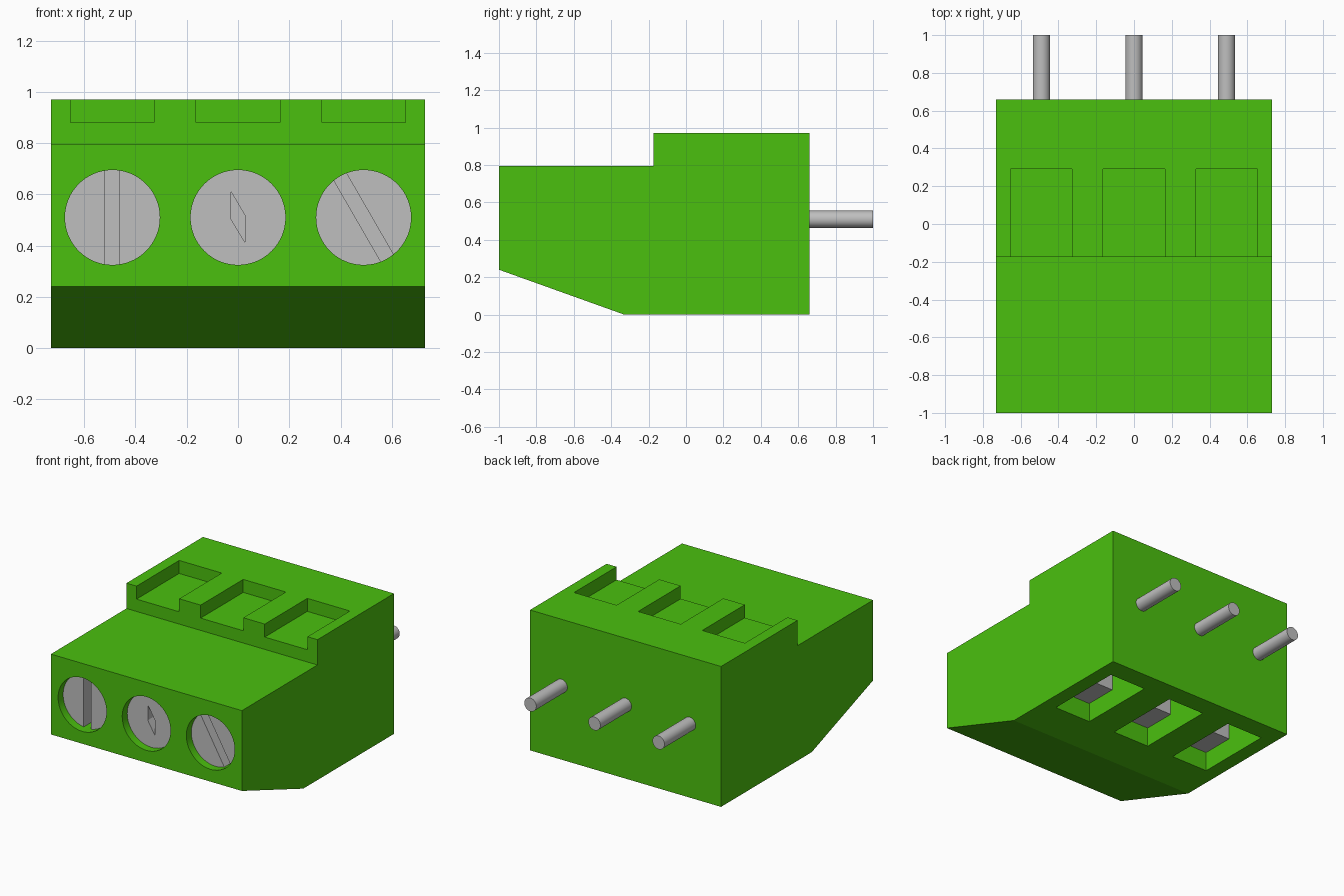
import bpy, bmesh, math
from mathutils import Matrix, Vector

cube = bpy.data.objects.get("Cube")
if cube:
    bpy.data.objects.remove(cube, do_unlink=True)


def material(name, rgb):
    m = bpy.data.materials.new(name)
    m.use_nodes = True
    m.diffuse_color = (*rgb, 1)
    m.node_tree.nodes["Principled BSDF"].inputs["Base Color"].default_value = (*rgb, 1)
    return m


GREEN = material("green plastic", (0.07, 0.527, 0.0045))
METAL = material("grey metal", (0.52, 0.52, 0.52))


def finish(name, bm, mat):
    bmesh.ops.recalc_face_normals(bm, faces=bm.faces)
    me = bpy.data.meshes.new(name)
    bm.to_mesh(me)
    bm.free()
    ob = bpy.data.objects.new(name, me)
    bpy.context.collection.objects.link(ob)
    if mat:
        me.materials.append(mat)
    return ob


def prism(name, pts, lo, hi, place, mat=None):
    """Extrude a 2D outline from lo to hi; place(a, b, t) gives the 3D point."""
    bm = bmesh.new()
    face = bm.faces.new([bm.verts.new(place(a, b, lo)) for a, b in pts])
    out = bmesh.ops.extrude_face_region(bm, geom=[face])
    shift = Vector(place(0, 0, hi)) - Vector(place(0, 0, lo))
    verts = [v for v in out["geom"] if isinstance(v, bmesh.types.BMVert)]
    bmesh.ops.translate(bm, verts=verts, vec=shift)
    return finish(name, bm, mat)


def along_x(a, b, t):
    return (t, a, b)


def along_y(a, b, t):
    return (a, t, b)


def box(name, x0, x1, y0, y1, z0, z1, mat=None):
    return prism(name, [(x0, z0), (x1, z0), (x1, z1), (x0, z1)], y0, y1, along_y, mat)


def rod(name, x, z, r, y0, y1, mat=None, n=64):
    bm = bmesh.new()
    turn = Matrix.Translation((x, (y0 + y1) / 2, z)) @ Matrix.Rotation(math.pi / 2, 4, "X")
    bmesh.ops.create_cone(bm, cap_ends=True, segments=n, radius1=r, radius2=r,
                          depth=y1 - y0, matrix=turn)
    return finish(name, bm, mat)


def activate(ob):
    bpy.ops.object.select_all(action="DESELECT")
    ob.select_set(True)
    bpy.context.view_layer.objects.active = ob


def cut(ob, cutter):
    mod = ob.modifiers.new("cut", "BOOLEAN")
    mod.operation = "DIFFERENCE"
    mod.solver = "EXACT"
    mod.object = cutter
    activate(ob)
    bpy.ops.object.modifier_apply(modifier=mod.name)
    bpy.data.objects.remove(cutter, do_unlink=True)


def smooth(ob):
    activate(ob)
    bpy.ops.object.shade_smooth_by_angle(angle=math.radians(15))


# Stepped housing with sloped lower front
HALF_W, PITCH, AXIS_Z = 0.73, 0.49, 0.51
SCREW_R, SCREW_FRONT, SCREW_BACK = 0.185, -0.945, -0.6
profile = [(-1, 0.24), (-0.33, 0), (0.66, 0), (0.66, 0.97),
           (-0.175, 0.97), (-0.175, 0.795), (-1, 0.795)]
housing = prism("housing", profile, -HALF_W, HALF_W, along_x, GREEN)


# Screw slot outlines: upright, lozenge and tilted
def strip(angle):
    c, s = math.cos(angle), math.sin(angle)
    return [(a * c - b * s, a * s + b * c)
            for a, b in [(-0.028, -0.3), (0.028, -0.3), (0.028, 0.3), (-0.028, 0.3)]]


lozenge = [(-0.028, 0.102), (-0.028, -0.005), (0.027, -0.097), (0.027, 0.008)]
slots = [("right", strip(0)), ("middle", lozenge), ("left", strip(math.radians(30)))]

for i, (side, slot) in enumerate(slots):
    x = (i - 1) * PITCH

    # Top notch, screw well and wire opening underneath
    cut(housing, box("notch_cutter", x - 0.163, x + 0.163, -0.3, 0.29, 0.88, 1.1))
    cut(housing, rod("well_cutter", x, AXIS_Z, SCREW_R, -1.1, SCREW_BACK))
    cut(housing, box("opening_cutter", x - 0.14, x + 0.14, -0.03, 0.52, -0.1, 0.45))

    # Slotted screw
    screw = rod(side + "_screw", x, AXIS_Z, SCREW_R, SCREW_FRONT, SCREW_BACK, METAL)
    outline = [(x + a, AXIS_Z + b) for a, b in slot]
    cut(screw, prism("slot_cutter", outline, -1.1, SCREW_FRONT + 0.1, along_y))
    smooth(screw)

    # Clamp block inside the wire opening
    box(side + "_clamp", x - 0.14, x + 0.14, -0.03, 0.2, 0.134, 0.45, METAL)

    # Rear contact pin
    smooth(rod(side + "_pin", x, AXIS_Z, 0.046, 0.64, 1.0, METAL, 32))

smooth(housing)
